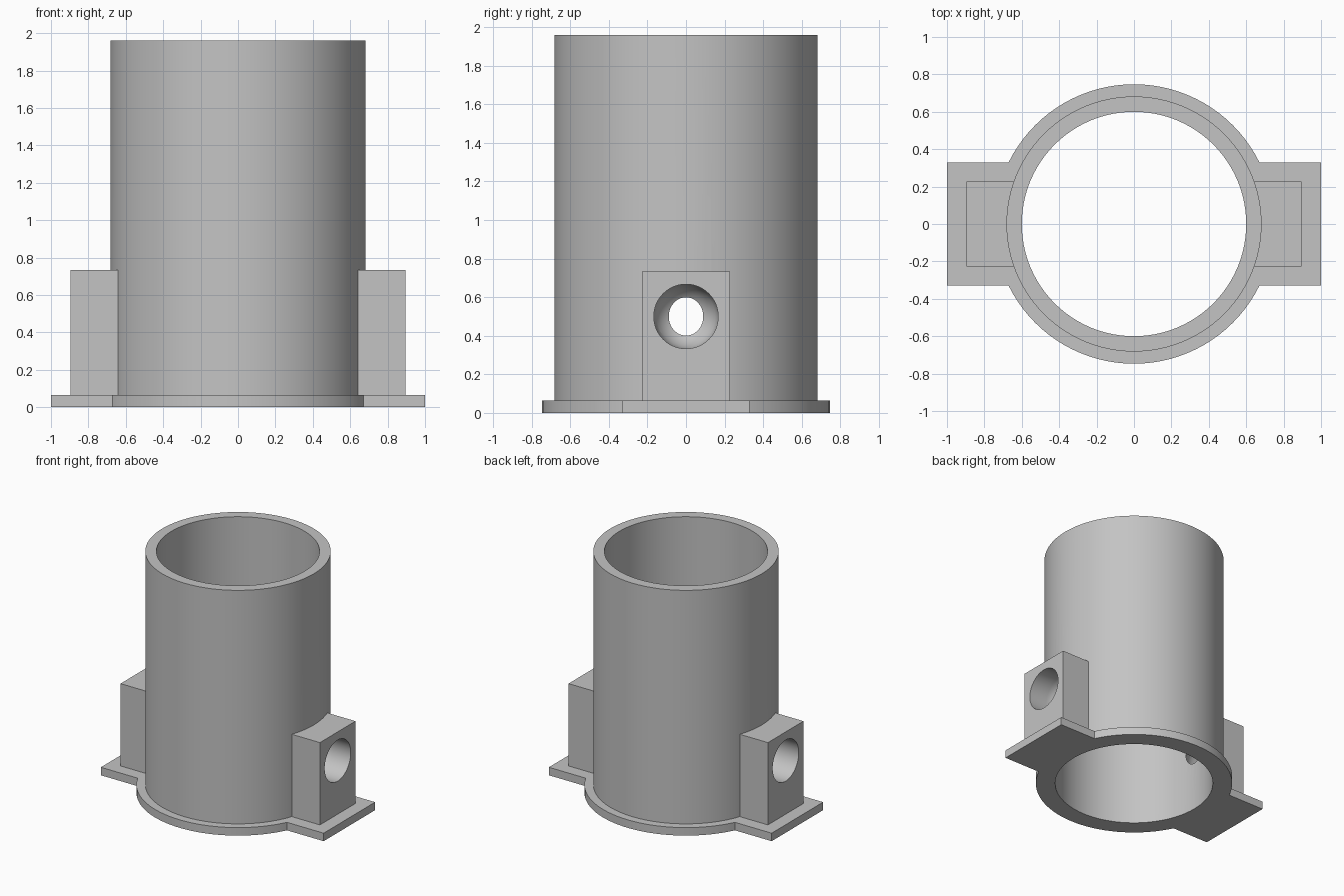
import bpy, bmesh, math
from mathutils import Matrix, Vector

if "Cube" in bpy.data.objects:
    bpy.data.objects.remove(bpy.data.objects["Cube"], do_unlink=True)

HEIGHT, BASE = 1.96, 0.065
BORE_R, TUBE_R, FLANGE_R = 0.6, 0.682, 0.747
LUG_X, LUG_Y, LUG_TOP = 0.895, 0.228, 0.733
EAR_Y = 0.33
POCKET_R, POCKET_Z = 0.167, 0.5

grey = bpy.data.materials.new("plain grey")
grey.use_nodes = True
colour = (0.55, 0.55, 0.55, 1)
grey.diffuse_color = colour
grey.node_tree.nodes["Principled BSDF"].inputs["Base Color"].default_value = colour


def add_object(name, bm):
    bmesh.ops.recalc_face_normals(bm, faces=bm.faces)
    mesh = bpy.data.meshes.new(name)
    bm.to_mesh(mesh)
    bm.free()
    mesh.materials.append(grey)
    obj = bpy.data.objects.new(name, mesh)
    bpy.context.collection.objects.link(obj)
    return obj


def cylinder(name, radius, z0, z1):
    bm = bmesh.new()
    bmesh.ops.create_cone(bm, cap_ends=True, segments=96, radius1=radius, radius2=radius,
                          depth=z1 - z0, matrix=Matrix.Translation((0, 0, (z0 + z1) / 2)))
    return add_object(name, bm)


def box(name, low, high):
    low, high = Vector(low), Vector(high)
    bm = bmesh.new()
    bmesh.ops.create_cube(bm, size=1, matrix=Matrix.Translation((low + high) / 2)
                          @ Matrix.Diagonal((*(high - low), 1)))
    return add_object(name, bm)


def pocket(side):
    # Round-ended drill shape, lathed about the x axis
    centre = BORE_R + math.sqrt(POCKET_R ** 2 - 0.1 ** 2)
    arc = [math.pi / 2 * i / 12 for i in range(13)]
    profile = [(centre - POCKET_R * math.cos(a), POCKET_R * math.sin(a)) for a in arc]
    profile += [(1.1, POCKET_R), (1.1, 0)]
    bm = bmesh.new()
    verts = [bm.verts.new((side * x, 0, POCKET_Z + r)) for x, r in profile]
    edges = [bm.edges.new(pair) for pair in zip(verts, verts[1:])]
    bmesh.ops.spin(bm, geom=verts + edges, cent=(0, 0, POCKET_Z), axis=(1, 0, 0),
                   angle=2 * math.pi, steps=48)
    bmesh.ops.remove_doubles(bm, verts=bm.verts, dist=1e-5)
    return add_object("pocket_cutter", bm)


def combine(obj, other, operation):
    mod = obj.modifiers.new("combine", "BOOLEAN")
    mod.operation, mod.solver, mod.object = operation, "EXACT", other
    bpy.context.view_layer.update()
    graph = bpy.context.evaluated_depsgraph_get()
    mesh = bpy.data.meshes.new_from_object(obj.evaluated_get(graph))
    obj.modifiers.clear()
    obj.data = mesh


bore = cylinder("bore_cutter", BORE_R, -0.5, HEIGHT + 0.5)
outer = cylinder("tube_cutter", TUBE_R, -0.5, HEIGHT + 0.5)
pockets = {side: pocket(side) for side in (1, -1)}

# Base flange with two rectangular ears
flange = cylinder("base_flange", FLANGE_R, 0, BASE)
ears = box("ear_helper", (-1, -EAR_Y, 0), (1, EAR_Y, BASE))
combine(flange, ears, "UNION")
combine(flange, bore, "DIFFERENCE")

# Open tube with a hole on each side
tube = cylinder("tube", TUBE_R, BASE, HEIGHT)
for cutter in (bore, *pockets.values()):
    combine(tube, cutter, "DIFFERENCE")

# Side lugs, fitted to the tube and drilled
parts = [flange, tube]
for side, name in ((1, "left_lug"), (-1, "right_lug")):
    xs = sorted((side * 0.5, side * LUG_X))
    lug = box(name, (xs[0], -LUG_Y, BASE), (xs[1], LUG_Y, LUG_TOP))
    combine(lug, outer, "DIFFERENCE")
    combine(lug, pockets[side], "DIFFERENCE")
    parts.append(lug)

for helper in (bore, outer, ears, *pockets.values()):
    bpy.data.objects.remove(helper, do_unlink=True)

# Smooth the round walls and keep the rims sharp
bpy.ops.object.select_all(action="DESELECT")
for part in parts:
    part.select_set(True)
bpy.context.view_layer.objects.active = tube
bpy.ops.object.shade_smooth_by_angle(angle=math.radians(30))
